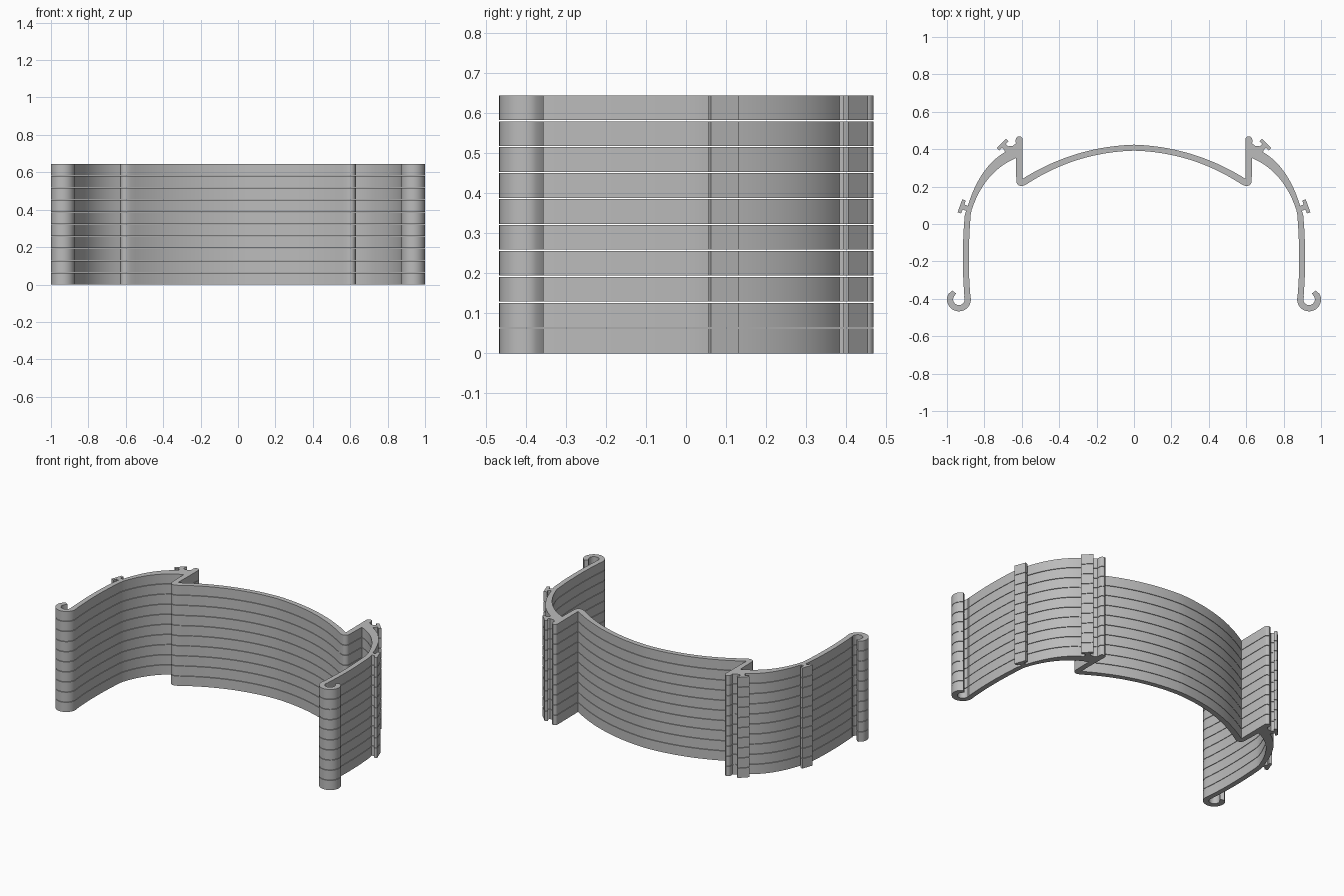
import bpy
import bmesh
import math
from mathutils import Vector
from mathutils.geometry import intersect_line_line_2d  # noqa: F401

LAYERS = 10
HEIGHT = 0.645
GAP = 0.003

cube = bpy.data.objects.get("Cube")
if cube:
    bpy.data.objects.remove(cube, do_unlink=True)

grey = bpy.data.materials.new("plain grey")
grey.use_nodes = True
grey.diffuse_color = (0.5, 0.5, 0.5, 1)
grey.node_tree.nodes["Principled BSDF"].inputs["Base Color"].default_value = (0.5, 0.5, 0.5, 1)


def sweep(cx, cy, r, start, end, n):
    """Points on a circle between two angles in degrees."""
    angles = [math.radians(start + (end - start) * i / n) for i in range(n + 1)]
    return [(cx + r * math.cos(a), cy + r * math.sin(a)) for a in angles]


def bow(a, mid, b, n):
    """Smooth curve from a to b passing through mid."""
    a, mid, b = Vector(a), Vector(mid), Vector(b)
    ctrl = 2 * mid - (a + b) / 2
    pts = []
    for i in range(n + 1):
        t = i / n
        pts.append(tuple(a * (1 - t) ** 2 + ctrl * 2 * t * (1 - t) + b * t * t))
    return pts


def clip(cx, cy, angle, stem, width, depth):
    """T-shaped rail section standing on the wall, outward along angle."""
    out = Vector((math.cos(math.radians(angle)), math.sin(math.radians(angle))))
    side = Vector((-out.y, out.x))
    base = Vector((cx, cy))
    shape = [(stem, 0), (stem, depth), (width, depth), (width, 2 * depth)]
    shape += [(-s, d) for s, d in reversed(shape)]
    return [tuple(base + side * s + out * d) for s, d in shape]


# Half outline: back of the arch, upright tab, outer wall, hook, inner wall
half = bow((0, 0.424), (0.31, 0.373), (0.597, 0.241), 20)
half += sweep(0.614, 0.45, 0.019, 180, 0, 6)
half += [(0.632, 0.43), (0.648, 0.418)]
half += clip(0.683, 0.405, 45, 0.015, 0.035, 0.018)
half += bow((0.69, 0.384), (0.797, 0.287), (0.875, 0.137), 12)
half += clip(0.893, 0.084, 20, 0.014, 0.037, 0.02)
half += bow((0.905, 0.045), (0.915, -0.17), (0.907, -0.385), 12)
half += sweep(0.936, -0.403, 0.031, 150, 405, 14)
half += [(0.951, -0.371), (0.972, -0.356), (0.992, -0.374)]
half += sweep(0.936, -0.403, 0.064, 15, -180, 16)
half += bow((0.876, -0.37), (0.883, -0.17), (0.873, 0.05), 12)
half += bow((0.868, 0.075), (0.775, 0.247), (0.632, 0.352), 12)
half += sweep(0.602, 0.23, 0.027, 0, -115, 6)
half += bow((0.575, 0.212), (0.3, 0.343), (0, 0.392), 20)

# Mirror the half into one closed outline
outline = half + [(-x, y) for x, y in reversed(half[1:-1])]

# One layer, extruded from the outline
thickness = (HEIGHT - GAP * (LAYERS - 1)) / LAYERS
bm = bmesh.new()
face = bm.faces.new([bm.verts.new((x, y, 0)) for x, y in outline])
result = bmesh.ops.extrude_face_region(bm, geom=[face])
top = [v for v in result["geom"] if isinstance(v, bmesh.types.BMVert)]
bmesh.ops.translate(bm, verts=top, vec=(0, 0, thickness))
bmesh.ops.recalc_face_normals(bm, faces=bm.faces)
mesh = bpy.data.meshes.new("clip_layers")
bm.to_mesh(mesh)
bm.free()
mesh.materials.append(grey)
layers = bpy.data.objects.new("clip_layers", mesh)
bpy.context.collection.objects.link(layers)

# Smooth curves, sharp corners
bpy.context.view_layer.objects.active = layers
layers.select_set(True)
bpy.ops.object.shade_smooth_by_angle(angle=math.radians(30))

# Stack the layers with fine seams
stack = layers.modifiers.new("stack", "ARRAY")
stack.count = LAYERS
stack.use_relative_offset = False
stack.use_constant_offset = True
stack.constant_offset_displace = (0, 0, thickness + GAP)
